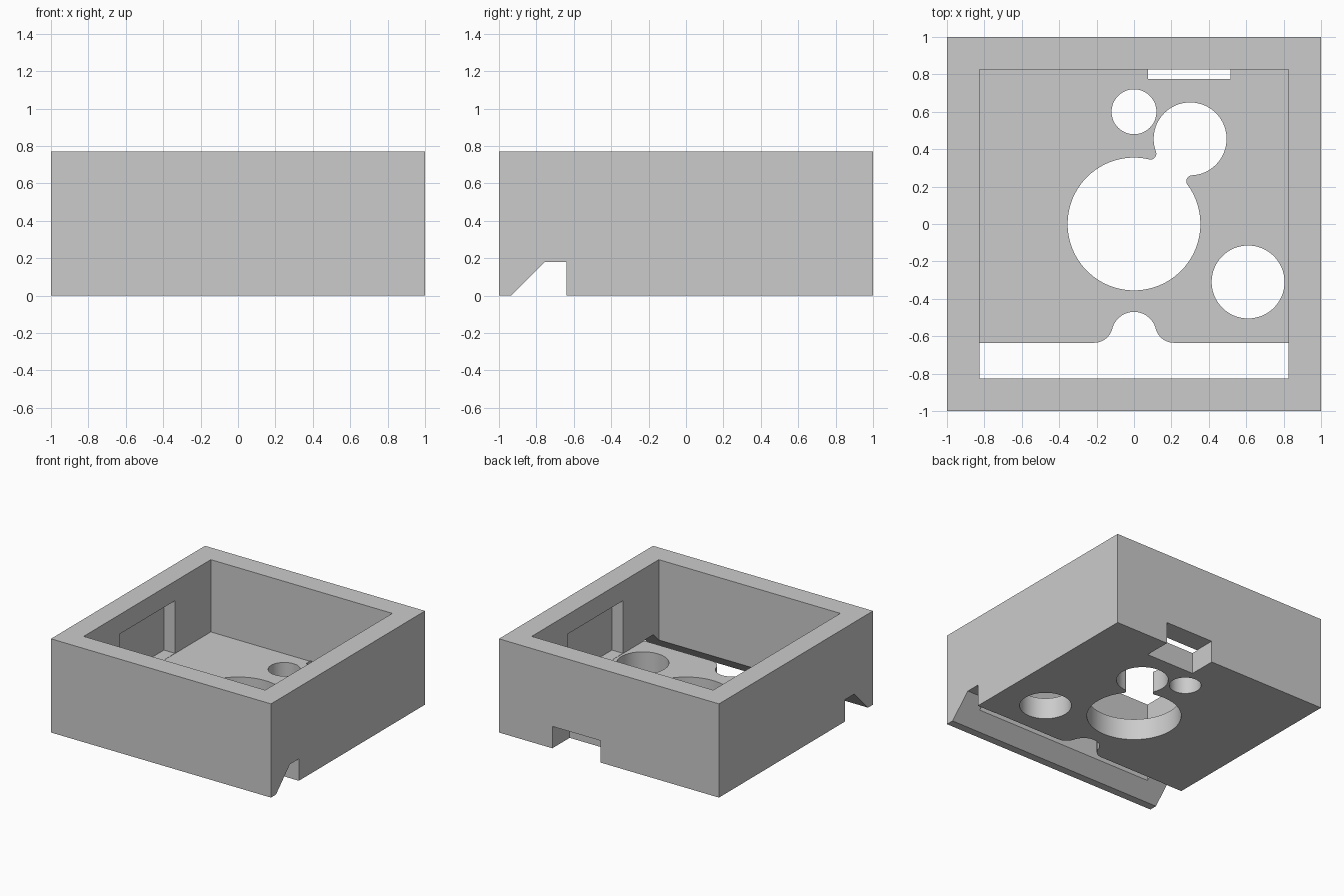
import bpy, bmesh
from math import pi, sin, cos, atan2, asin, sqrt, radians
from mathutils import Matrix, Vector

cube = bpy.data.objects.get("Cube")
if cube:
    bpy.data.objects.remove(cube, do_unlink=True)

grey = bpy.data.materials.new("plain_grey")
grey.use_nodes = True
colour = (0.6, 0.6, 0.6, 1)
grey.diffuse_color = colour
grey.node_tree.nodes["Principled BSDF"].inputs["Base Color"].default_value = colour

HEIGHT, INNER, FLOOR = 0.77, 0.825, 0.176


def prism(name, points, low, high, along_x=False):
    """Extrude an outline upwards, or a side (y, z) outline along x."""
    bm = bmesh.new()
    if along_x:
        verts = [bm.verts.new((low, p[0], p[1])) for p in points]
        move = Vector((high - low, 0, 0))
    else:
        verts = [bm.verts.new((p[0], p[1], low)) for p in points]
        move = Vector((0, 0, high - low))
    face = bm.faces.new(verts)
    out = bmesh.ops.extrude_face_region(bm, geom=[face])
    moved = [g for g in out["geom"] if isinstance(g, bmesh.types.BMVert)]
    bmesh.ops.translate(bm, verts=moved, vec=move)
    bmesh.ops.recalc_face_normals(bm, faces=bm.faces)
    mesh = bpy.data.meshes.new(name)
    bm.to_mesh(mesh)
    bm.free()
    mesh.materials.append(grey)
    obj = bpy.data.objects.new(name, mesh)
    bpy.context.collection.objects.link(obj)
    return obj


def rect(x0, x1, y0, y1):
    return [(x0, y0), (x1, y0), (x1, y1), (x0, y1)]


def arc(cx, cy, r, start, end, steps=12):
    angles = [start + (end - start) * i / steps for i in range(steps + 1)]
    return [(cx + r * cos(a), cy + r * sin(a)) for a in angles]


def circle(cx, cy, r):
    return arc(cx, cy, r, 0, 2 * pi, 64)[:-1]


def keyhole(big_r, small_r, cx, cy, fillet):
    """Two round holes joined by a neck with rounded corners."""
    d = sqrt(cx * cx + cy * cy)
    p, q = big_r + fillet, small_r + fillet
    a = (p * p - q * q + d * d) / (2 * d)
    h = sqrt(p * p - a * a)
    al, be = atan2(h, a), atan2(h, d - a)
    pts = arc(0, 0, big_r, al, 2 * pi - al, 72)[:-1]
    pts += arc(a, -h, fillet, pi - al, be)[:-1]
    pts += arc(d, 0, small_r, be - pi, pi - be, 56)[:-1]
    pts += arc(a, h, fillet, -be, al - pi)[:-1]
    turn = Matrix.Rotation(atan2(cy, cx), 2)
    return [tuple(turn @ Vector(pt)) for pt in pts]


def front_slot(edge, cy, r, fillet):
    """Full-width slot with a filleted round bay in its rear edge."""
    fy = edge + fillet
    fx = sqrt((r + fillet) ** 2 - (fy - cy) ** 2)
    t = asin((fy - cy) / (r + fillet))
    pts = [(-INNER, -INNER), (INNER, -INNER), (INNER, edge)]
    pts += arc(fx, fy, fillet, -pi / 2, t - pi)[:-1]
    pts += arc(0, cy, r, t, pi - t, 32)[:-1]
    pts += arc(-fx, fy, fillet, -t, -pi / 2)
    return pts + [(-INNER, edge)]


# Block with the sloped channel running across its underside
body = prism("tray_body", [(-1, 0), (-0.935, 0), (-0.755, 0.18), (-0.638, 0.18),
                           (-0.638, 0), (1, 0), (1, HEIGHT), (-1, HEIGHT)], -1, 1, True)

# Cavity, side wall pockets, rear notch and floor openings
cutters = [
    prism("cavity_cutter", rect(-INNER, INNER, -INNER, INNER), FLOOR, 1),
    prism("pocket_cutter", rect(-0.925, 0.925, -0.36, 0.36), FLOOR + 0.002, 0.61),
    prism("rear_notch_cutter", rect(0.075, 0.515, 0.775, 1.1), -0.1, 0.18),
    prism("front_slot_cutter", front_slot(-0.635, -0.59, 0.12, 0.1), -0.1, 0.3),
    prism("keyhole_cutter", keyhole(0.355, 0.195, 0.3, 0.455, 0.031), -0.1, 0.3),
    prism("small_hole_cutter", circle(0, 0.6, 0.12), -0.1, 0.3),
    prism("side_hole_cutter", circle(0.61, -0.31, 0.195), -0.1, 0.3),
]
bpy.ops.object.select_all(action="DESELECT")
bpy.context.view_layer.objects.active = body
body.select_set(True)
for cutter in cutters:
    cutter.hide_render = True
    mod = body.modifiers.new(cutter.name, "BOOLEAN")
    mod.operation = "DIFFERENCE"
    mod.solver = "EXACT"
    mod.object = cutter
    bpy.ops.object.modifier_apply(modifier=mod.name)
    bpy.data.objects.remove(cutter, do_unlink=True)

bpy.ops.object.shade_smooth_by_angle(angle=radians(30))
